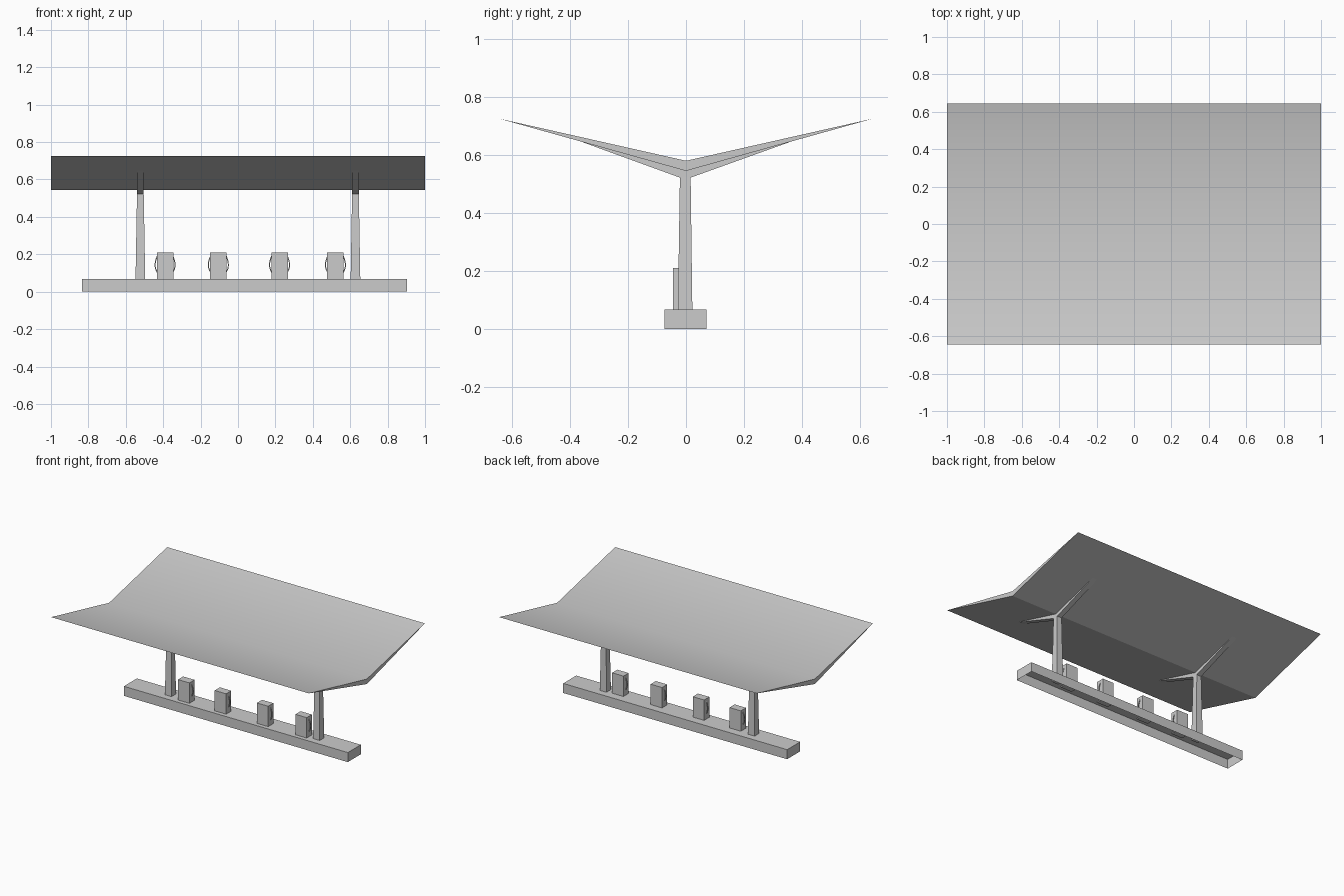
import bpy, bmesh

cube = bpy.data.objects.get("Cube")
if cube:
    bpy.data.objects.remove(cube, do_unlink=True)

grey = bpy.data.materials.new("light grey")
grey.use_nodes = True
colour = (0.6, 0.6, 0.6, 1)
grey.diffuse_color = colour
grey.node_tree.nodes["Principled BSDF"].inputs["Base Color"].default_value = colour


def finish(name, bm):
    bmesh.ops.recalc_face_normals(bm, faces=bm.faces)
    mesh = bpy.data.meshes.new(name)
    bm.to_mesh(mesh)
    bm.free()
    mesh.materials.append(grey)
    obj = bpy.data.objects.new(name, mesh)
    bpy.context.collection.objects.link(obj)
    return obj


def extrude_x(name, profile, x0, x1):
    """Prism along x from a (y, z) outline."""
    bm = bmesh.new()
    face = bm.faces.new([bm.verts.new((x0, y, z)) for y, z in profile])
    ext = bmesh.ops.extrude_face_region(bm, geom=[face])
    moved = [v for v in ext["geom"] if isinstance(v, bmesh.types.BMVert)]
    bmesh.ops.translate(bm, verts=moved, vec=(x1 - x0, 0, 0))
    return finish(name, bm)


def tapered_box(name, x, y, z, top_x=None, top_y=None, open_bottom=False):
    """Box from ranges, optionally with a narrower top or no underside."""
    bm = bmesh.new()
    rings = []
    for rx, ry, h in ((x, y, z[0]), (top_x or x, top_y or y, z[1])):
        rings.append([bm.verts.new((rx[i], ry[j], h))
                      for i, j in ((0, 0), (1, 0), (1, 1), (0, 1))])
    low, high = rings
    for i in range(4):
        k = (i + 1) % 4
        bm.faces.new((low[i], low[k], high[k], high[i]))
    bm.faces.new(high)
    if not open_bottom:
        bm.faces.new(low[::-1])
    return finish(name, bm)


def hose(name, x, side):
    """Thin hose bowing out from the side of a pump."""
    data = bpy.data.curves.new(name, "CURVE")
    data.dimensions = "3D"
    data.bevel_depth = 0.003
    data.bevel_resolution = 1
    data.resolution_u = 4
    path = [(-0.002, 0.19), (0.006, 0.17), (0.01, 0.145), (0.007, 0.12), (-0.002, 0.105)]
    spline = data.splines.new("NURBS")
    spline.points.add(len(path) - 1)
    for p, (out, z) in zip(spline.points, path):
        p.co = (x + side * out, -0.016, z, 1)
    spline.use_endpoint_u = True
    spline.order_u = 3
    data.materials.append(grey)
    obj = bpy.data.objects.new(name, data)
    bpy.context.collection.objects.link(obj)


# Winged canopy, with a soft valley on top
canopy = extrude_x("canopy", [(-0.643, 0.725), (0, 0.545), (0.643, 0.725), (0, 0.58)], -1, 1)
bpy.ops.object.select_all(action="DESELECT")
canopy.select_set(True)
bpy.context.view_layer.objects.active = canopy
bpy.ops.object.shade_smooth_by_angle(angle=0.5236)

# Hollow island base
tapered_box("island_base", (-0.834, 0.904), (-0.074, 0.07), (0, 0.067), open_bottom=True)

# Posts and their forked braces
for side, x in (("right", -0.522), ("left", 0.628)):
    tapered_box(side + "_post", (x - 0.026, x + 0.026), (-0.028, 0.022), (0.06, 0.522),
                (x - 0.018, x + 0.018), (-0.021, 0.016))
    extrude_x(side + "_brace",
              [(-0.37, 0.649), (-0.021, 0.522), (0.016, 0.522), (0.37, 0.649), (0, 0.55)],
              x - 0.018, x + 0.018)

# Pumps with a hose on each side
for n, x in enumerate((-0.39, -0.105, 0.222, 0.521), 1):
    tapered_box(f"pump_{n}", (x - 0.044, x + 0.044), (-0.045, 0.012), (0.06, 0.21))
    for side, label in ((-1, "right"), (1, "left")):
        hose(f"pump_{n}_{label}_hose", x + side * 0.044, side)
